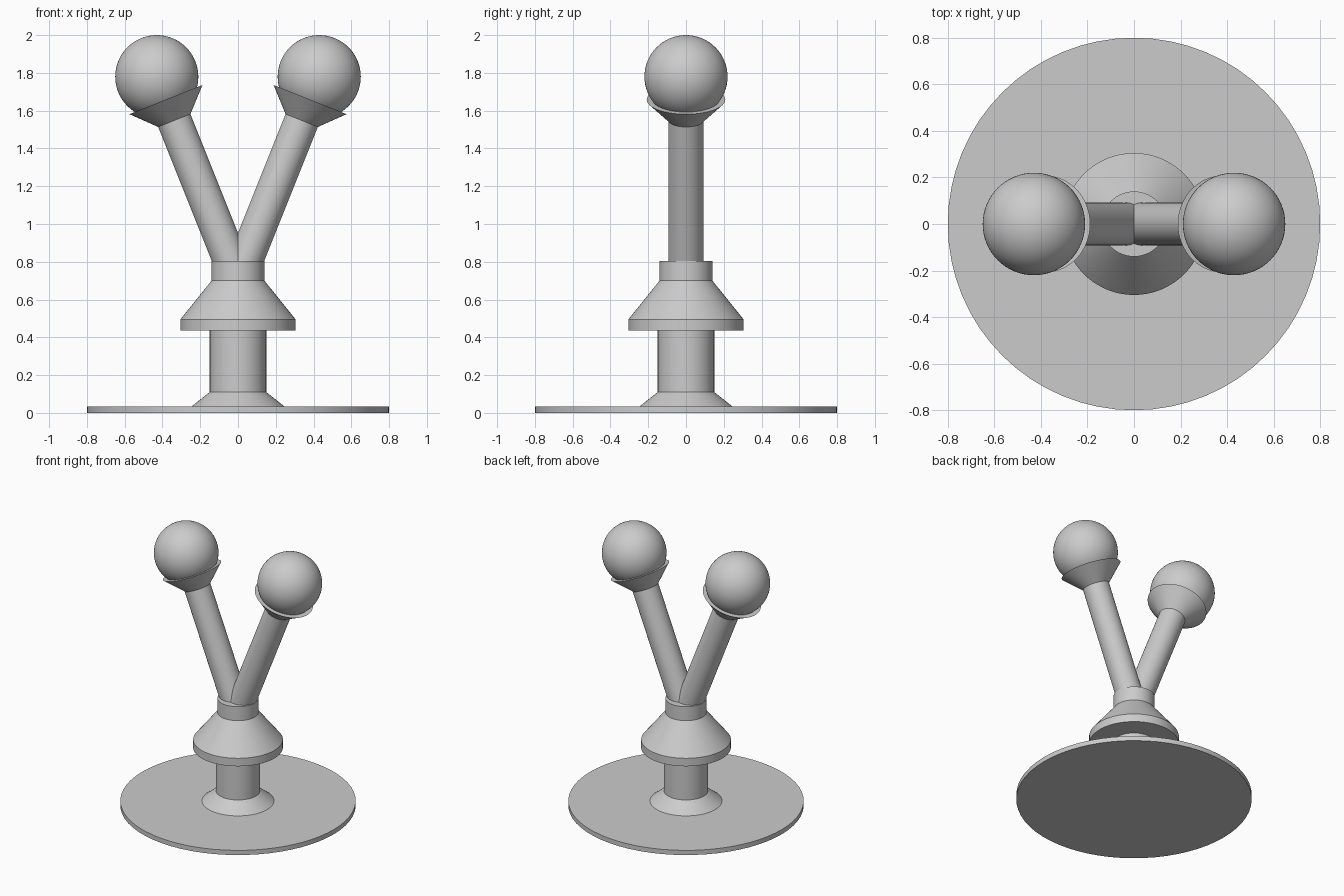
import bpy
import bmesh
from math import cos, sin, pi, radians
from mathutils import Vector

cube = bpy.data.objects.get("Cube")
if cube:
    bpy.data.objects.remove(cube, do_unlink=True)

SIDES = 64
grey = bpy.data.materials.new("plain grey")
grey.use_nodes = True
colour = (0.6, 0.6, 0.6, 1)
grey.diffuse_color = colour
grey.node_tree.nodes["Principled BSDF"].inputs["Base Color"].default_value = colour


def finish(name, bm):
    bmesh.ops.recalc_face_normals(bm, faces=bm.faces)
    mesh = bpy.data.meshes.new(name)
    bm.to_mesh(mesh)
    bm.free()
    mesh.materials.append(grey)
    obj = bpy.data.objects.new(name, mesh)
    bpy.context.collection.objects.link(obj)
    bpy.ops.object.select_all(action="DESELECT")
    obj.select_set(True)
    bpy.context.view_layer.objects.active = obj
    bpy.ops.object.shade_smooth_by_angle(angle=radians(25))
    return obj


def lathe(name, profile):
    """Closed solid of revolution from (radius, height) points."""
    bm = bmesh.new()
    rings = []
    for r, z in profile:
        angles = [2 * pi * i / SIDES for i in range(SIDES)]
        rings.append([bm.verts.new((r * cos(a), r * sin(a), z)) for a in angles])
    for low, high in zip(rings, rings[1:]):
        for i in range(SIDES):
            j = (i + 1) % SIDES
            bm.faces.new((low[i], low[j], high[j], high[i]))
    bm.faces.new(rings[0])
    bm.faces.new(rings[-1])
    return finish(name, bm)


# Stand: disc, flared column and conical hub with its neck
lathe("base_disc", [(0.8, 0), (0.8, 0.035)])
lathe("column", [(0.245, 0.035), (0.15, 0.11), (0.15, 0.44)])
lathe("hub", [(0.305, 0.435), (0.305, 0.495), (0.14, 0.7), (0.14, 0.805)])

# Two leaning arms, each with a flared cup holding a ball
for side, sign in (("left", 1), ("right", -1)):
    foot = Vector((sign * 0.018, 0, 0.75))
    ball_centre = Vector((sign * 0.43, 0, 1.78))
    axis = ball_centre - foot
    reach = axis.length
    turn = axis.to_track_quat("Z", "Y")

    arm = lathe(side + "_arm", [(0.092, 0), (0.092, reach - 0.24)])
    cup = lathe(side + "_cup", [(0.092, reach - 0.25), (0.208, reach - 0.131)])
    for part in (arm, cup):
        part.location = foot
        part.rotation_mode = "QUATERNION"
        part.rotation_quaternion = turn

    bm = bmesh.new()
    bmesh.ops.create_uvsphere(bm, u_segments=SIDES, v_segments=32, radius=0.22)
    ball = finish(side + "_ball", bm)
    ball.location = ball_centre
